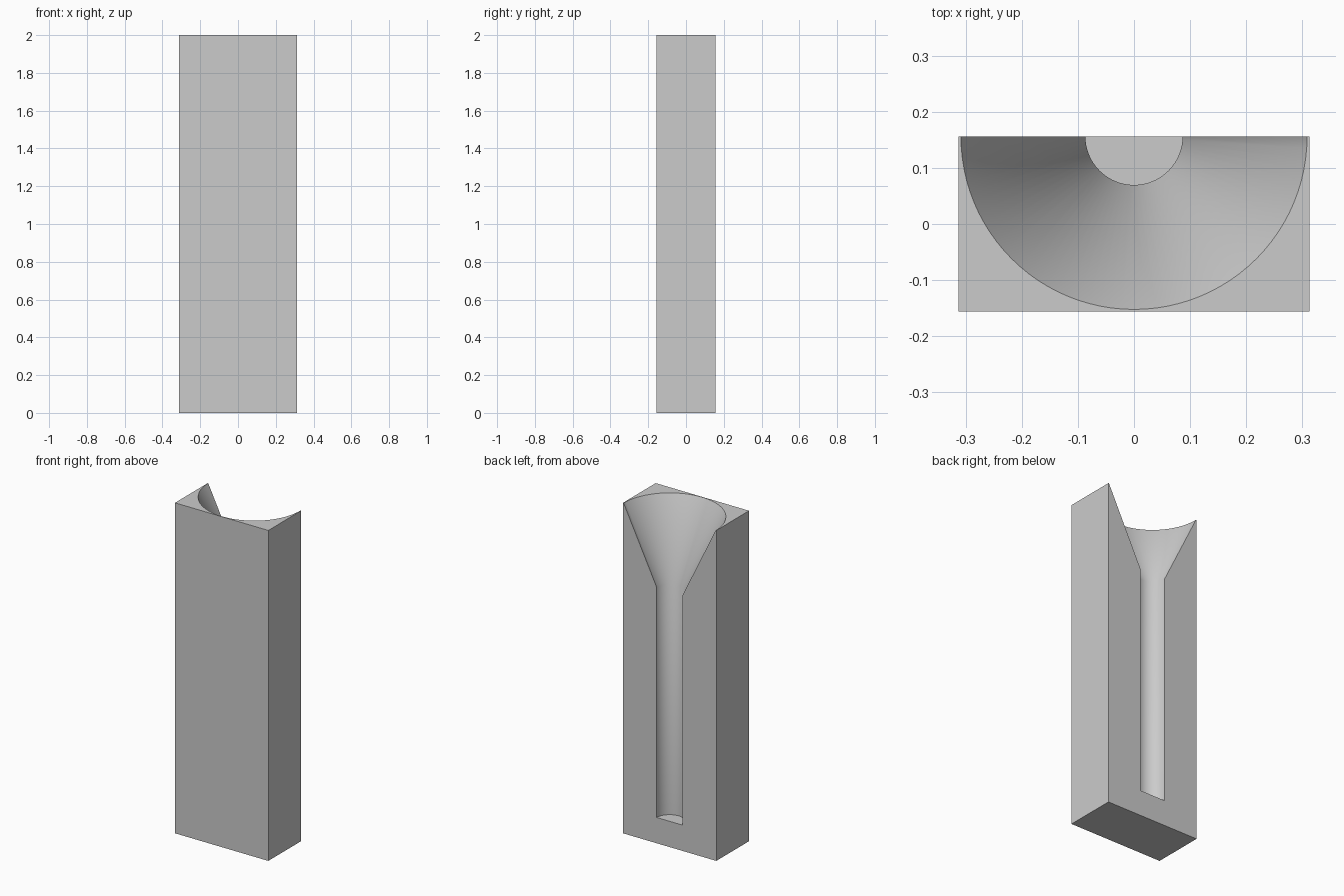
import bpy
import bmesh
import math
from mathutils import Vector

WIDTH, DEPTH, HEIGHT = 0.625, 0.3125, 2.0
BACK = DEPTH / 2
HOLE_R, FLOOR_Z, NECK_Z = 0.0866, 0.156, 1.548
RIM_R, OVERSHOOT = 0.3085, 0.1

default = bpy.data.objects.get("Cube")
if default:
    bpy.data.objects.remove(default, do_unlink=True)

grey = bpy.data.materials.new("light_grey")
grey.use_nodes = True
colour = (0.6, 0.6, 0.6, 1.0)
grey.diffuse_color = colour
grey.node_tree.nodes["Principled BSDF"].inputs["Base Color"].default_value = colour


def make_object(name, bm):
    bmesh.ops.recalc_face_normals(bm, faces=bm.faces)
    mesh = bpy.data.meshes.new(name)
    bm.to_mesh(mesh)
    bm.free()
    mesh.materials.append(grey)
    obj = bpy.data.objects.new(name, mesh)
    bpy.context.collection.objects.link(obj)
    return obj


# Solid rectangular block
bm = bmesh.new()
bmesh.ops.create_cube(bm, size=1)
bmesh.ops.scale(bm, vec=(WIDTH, DEPTH, HEIGHT), verts=bm.verts)
bmesh.ops.translate(bm, vec=(0, 0, HEIGHT / 2), verts=bm.verts)
block = make_object("funnel_block", bm)

# Funnel cutter: a profile revolved about the middle of the back face
slope = (RIM_R - HOLE_R) / (HEIGHT - NECK_Z)
top = HEIGHT + OVERSHOOT
profile = [(0, FLOOR_Z), (HOLE_R, FLOOR_Z), (HOLE_R, NECK_Z),
           (RIM_R + slope * OVERSHOOT, top), (0, top)]
bm = bmesh.new()
verts = [bm.verts.new((r, BACK, z)) for r, z in profile]
edges = [bm.edges.new(pair) for pair in zip(verts, verts[1:])]
bmesh.ops.spin(bm, geom=verts + edges, cent=Vector((0, BACK, 0)),
               axis=Vector((0, 0, 1)), angle=math.tau, steps=96)
bmesh.ops.remove_doubles(bm, verts=bm.verts, dist=0.0001)
cutter = make_object("funnel_cutter", bm)
cutter.hide_render = True

# Carve the half funnel and its straight bore
cut = block.modifiers.new("funnel_cut", "BOOLEAN")
cut.operation = "DIFFERENCE"
cut.solver = "EXACT"
cut.object = cutter
bpy.ops.object.select_all(action="DESELECT")
bpy.context.view_layer.objects.active = block
block.select_set(True)
bpy.ops.object.modifier_apply(modifier=cut.name)
bpy.data.objects.remove(cutter, do_unlink=True)

# Smooth the funnel wall, keep the block edges crisp
bpy.ops.object.shade_smooth_by_angle(angle=math.radians(30))
